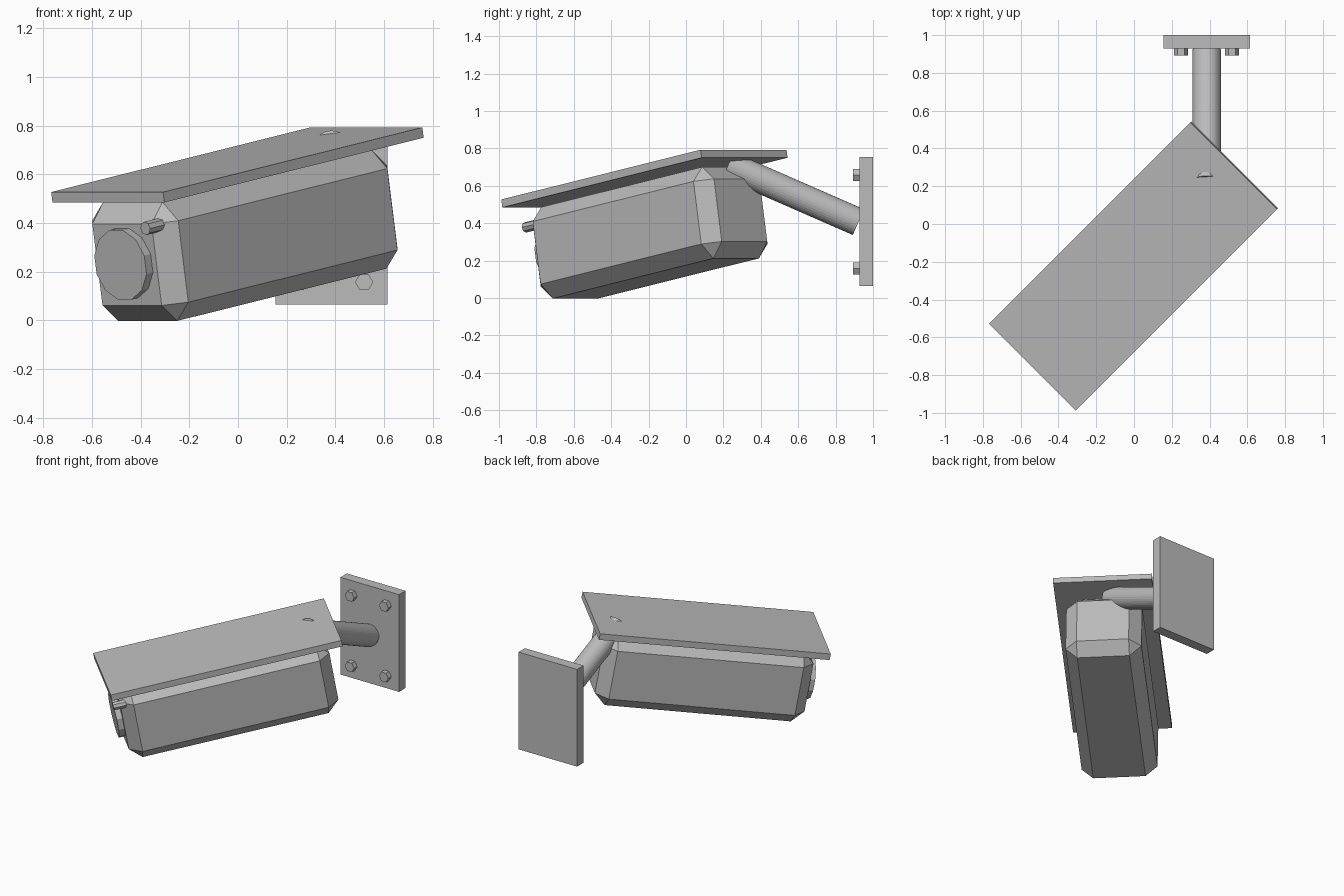
import bpy, bmesh, math
from mathutils import Matrix, Vector

cube = bpy.data.objects.get("Cube")
if cube:
    bpy.data.objects.remove(cube, do_unlink=True)

grey = bpy.data.materials.new("plain grey")
grey.use_nodes = True
colour = (0.5, 0.5, 0.5, 1)
grey.diffuse_color = colour
grey.node_tree.nodes["Principled BSDF"].inputs["Base Color"].default_value = colour

# Camera frame: origin at the hood's top centre, -y forward, turned and pitched down
AIM = (Matrix.Translation((-0.005, -0.225, 0.66))
       @ Matrix.Rotation(math.radians(-45), 4, 'Z')
       @ Matrix.Rotation(math.radians(10), 4, 'X'))
WORLD = Matrix.Identity(4)


def finish(name, bm, frame):
    mesh = bpy.data.meshes.new(name)
    bm.to_mesh(mesh)
    bm.free()
    mesh.materials.append(grey)
    obj = bpy.data.objects.new(name, mesh)
    obj.matrix_world = frame
    bpy.context.collection.objects.link(obj)
    return obj


def box(name, low, high, frame=WORLD, bevel=0):
    low, high = Vector(low), Vector(high)
    bm = bmesh.new()
    place = Matrix.Translation((low + high) / 2) @ Matrix.Diagonal((high - low).to_4d())
    place[3][3] = 1
    bmesh.ops.create_cube(bm, size=1, matrix=place)
    if bevel:
        bmesh.ops.bevel(bm, geom=bm.edges[:], offset=bevel, segments=1, affect='EDGES')
    return finish(name, bm, frame)


def rod(name, start, end, radius, sides, frame=WORLD, spin=0):
    start, end = Vector(start), Vector(end)
    axis = end - start
    bm = bmesh.new()
    turn = axis.to_track_quat('Z', 'X').to_matrix().to_4x4()
    bmesh.ops.create_cone(
        bm, cap_ends=True, segments=sides, radius1=radius, radius2=radius, depth=axis.length,
        matrix=Matrix.Translation((start + end) / 2) @ turn @ Matrix.Rotation(spin, 4, 'Z'))
    return finish(name, bm, frame)


# Sun hood and chamfered housing
box("hood", (-0.325, -0.765, -0.043), (0.325, 0.765, 0), AIM)
box("housing", (-0.25, -0.703, -0.562), (0.25, 0.687, -0.066), AIM, bevel=0.078)

# Lens disc and small sensor on the front face
rod("lens", (0, -0.68, -0.308), (0, -0.741, -0.308), 0.15, 12, AIM, math.radians(15))
rod("sensor", (0.182, -0.66, -0.154), (0.182, -0.752, -0.154), 0.028, 8, AIM)

# Wall mount: plate, sloping arm and four hexagonal bolts
box("wall_plate", (0.155, 0.928, 0.065), (0.615, 1.0, 0.755))
rod("arm", (0.385, 0.225, 0.711), (0.385, 0.922, 0.406), 0.075, 32)
for side, x in (("right", 0.25), ("left", 0.518)):
    for level, z in (("lower", 0.157), ("upper", 0.657)):
        bolt = rod(f"{level}_{side}_bolt", (x, 0.94, z), (x, 0.893, z), 0.037, 6)
        # Put a corner of the hexagon sideways
        corner = bolt.data.vertices[0].co
        angle = math.atan2(corner.z - z, corner.x - x)
        pivot = Matrix.Translation((x, 0, z))
        bolt.matrix_world = pivot @ Matrix.Rotation(angle, 4, 'Y') @ pivot.inverted()
